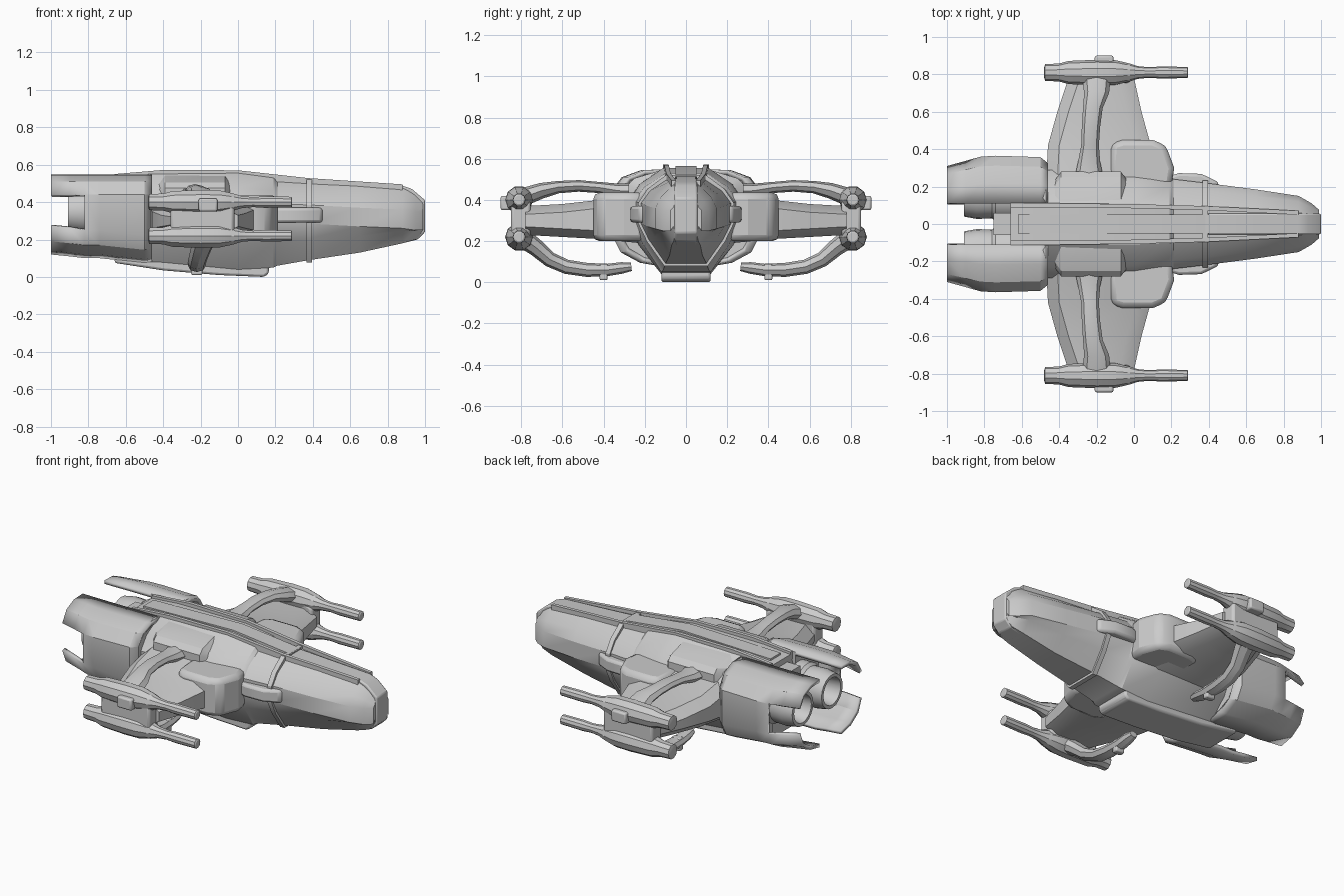
import bpy, bmesh, math
from mathutils import Vector

if "Cube" in bpy.data.objects:
    bpy.data.objects.remove(bpy.data.objects["Cube"])


def finish(name, bm, mirror=False, bevel=0.0, thick=0.0):
    bmesh.ops.recalc_face_normals(bm, faces=bm.faces)
    me = bpy.data.meshes.new(name)
    bm.to_mesh(me)
    bm.free()
    ob = bpy.data.objects.new(name, me)
    bpy.context.collection.objects.link(ob)
    if thick:
        m = ob.modifiers.new("Solidify", 'SOLIDIFY')
        m.thickness, m.offset = thick, -1
    if bevel:
        m = ob.modifiers.new("Bevel", 'BEVEL')
        m.width, m.segments, m.limit_method = bevel, 2, 'ANGLE'
    if mirror:
        m = ob.modifiers.new("Mirror", 'MIRROR')
        m.use_axis = (False, True, False)
        m.use_mirror_merge = False
    bpy.ops.object.select_all(action='DESELECT')
    ob.select_set(True)
    bpy.context.view_layer.objects.active = ob
    bpy.ops.object.shade_smooth_by_angle(angle=math.radians(28))
    return ob


def loft(name, rings, closed=True, skip=(), **kw):
    """Skin a series of equal-length 3D rings; skip = (row, column) faces left out."""
    bm = bmesh.new()
    vs = [[bm.verts.new(p) for p in r] for r in rings]
    n = len(rings[0])
    for i in range(len(vs) - 1):
        for j in range(n if closed else n - 1):
            if (i, j) not in skip:
                k = (j + 1) % n
                bm.faces.new((vs[i][j], vs[i][k], vs[i + 1][k], vs[i + 1][j]))
    if closed:
        bm.faces.new(vs[0])
        bm.faces.new(vs[-1])
    return finish(name, bm, **kw)


def prism(name, pts, axis, lo, hi, **kw):
    """Extrude a 2D outline along one axis."""
    put = {'x': lambda a, b, c: (c, a, b), 'y': lambda a, b, c: (a, c, b),
           'z': lambda a, b, c: (a, b, c)}[axis]
    return loft(name, [[put(a, b, c) for a, b in pts] for c in (lo, hi)], **kw)


def box(name, x0, x1, y0, y1, z0, z1, **kw):
    return prism(name, [(x0, y0), (x1, y0), (x1, y1), (x0, y1)], 'z', z0, z1, **kw)


def lathe(name, y, z, profile, n=12, **kw):
    """Revolve an (x, radius) profile around a line parallel to x."""
    rings = [[(x, y + r * math.cos(math.tau * k / n), z + r * math.sin(math.tau * k / n))
              for k in range(n)] for x, r in profile]
    return loft(name, rings, **kw)


def tube(name, path, wide=1.0, n=8):
    """Bent arm in the yz plane; path = (x, y, z, radius)."""
    rings = []
    for i, (x, y, z, r) in enumerate(path):
        a, b = path[max(i - 1, 0)], path[min(i + 1, len(path) - 1)]
        t = Vector((0, b[1] - a[1], b[2] - a[2])).normalized()
        side = Vector((0, -t.z, t.y))
        rings.append([Vector((x, y, z)) + Vector((wide * r * math.cos(math.tau * k / n), 0, 0))
                      + side * r * math.sin(math.tau * k / n) for k in range(n)])
    return loft(name, rings, mirror=True)


def hull_ring(x, tw, mw, zt, zs, zb, bw):
    half = [(tw, zt), (.8 * mw, zs + .62 * (zt - zs)), (mw, zs + .04), (mw, zs - .06),
            (.82 * mw, zs - .55 * (zs - zb)), (bw, zb)]
    return [(x, y, z) for y, z in half] + [(x, -y, z) for y, z in reversed(half)]


# Fuselage with a step behind the cockpit
hull = [(-.66, .10, .14, .535, .36, .10, .08), (-.48, .11, .29, .55, .36, .06, .10),
        (0, .11, .28, .555, .35, .04, .12), (.19, .10, .255, .53, .35, .05, .12),
        (.21, .09, .24, .515, .35, .06, .11), (.38, .085, .22, .505, .345, .09, .10),
        (.65, .075, .185, .49, .33, .13, .08), (.88, .06, .15, .475, .32, .18, .07),
        (.95, .05, .11, .44, .31, .20, .06), (.99, .05, .075, .40, .31, .24, .05)]
loft("fuselage", [hull_ring(*s) for s in hull])
loft("neck_rib", [hull_ring(x, .095, .232, .522, .345, .078, .105) for x in (.365, .395)])

# Raised spine that wraps over the nose, and the belly keel
prism("nose_strip", [(.38, .45), (.38, .515), (.88, .488), (.93, .47), (1, .41), (1, .24),
                     (.96, .2), (.88, .18), (.8, .3)], 'y', -.055, .055, bevel=.008)
prism("spine", [(-.62, .48), (-.62, .55), (0, .565), (.4, .52), (.4, .45)], 'y', -.05, .05)
prism("keel", [(-.66, .075), (-.4, .035), (-.1, .01), (.14, 0), (.165, .02), (.165, .12),
               (-.66, .14)], 'y', -.12, .12, bevel=.012)
rail = [(-.66, .10, .55), (-.4, .10, .572), (0, .095, .57), (.38, .085, .528), (.88, .06, .495)]
loft("top_rail", [[(x, y - .011, z - .05), (x, y + .011, z - .05), (x, y + .011, z),
                   (x, y - .011, z)] for x, y, z in rail], mirror=True)

# Shoulder housing across the top of the hull
shoulder = [(-.44, .21, .49), (-.39, .28, .505), (-.07, .28, .505), (-.04, .24, .48)]
loft("shoulder_housing", [[(x, -w, .38), (x, -w, z - .03), (x, -w + .03, z), (x, -.1, z + .045),
                           (x, .1, z + .045), (x, w - .03, z), (x, w, z - .03), (x, w, .38)]
                          for x, w, z in shoulder])

# Cheek fairings and intake blocks beside the hull
prism("cheek_fairing", [(.15, .15), (.17, .25), (.24, .272), (.36, .268), (.45, .225),
                        (.46, .15)], 'z', .29, .37, mirror=True, bevel=.015)
prism("intake_block", [(-.14, .2), (-.12, .43), (-.06, .45), (.1, .45), (.17, .42), (.215, .3),
                       (.2, .2)], 'z', .2, .435, mirror=True, bevel=.03)

# Stub wings
wing = [(.22, -.47, .1, .19, .44), (.42, -.46, .09, .21, .40), (.60, -.41, .04, .22, .38),
        (.78, -.35, 0, .23, .37)]
loft("wing", [[(a, y, z0 + .05), (a + .06, y, z0), (b - .08, y, z0), (b, y, z0 + .04),
               (b, y, z1 - .04), (b - .08, y, z1), (a + .06, y, z1), (a, y, z1 - .05)]
              for y, a, b, z0, z1 in wing], mirror=True)

# Engine cowls: open C-shaped shells with a notch in the outer rear edge
arc = [(.11, .548), (.21, .545), (.30, .51), (.35, .44), (.35, .25), (.31, .17), (.22, .12),
       (.11, .10)]


def cowl_ring(x, s, dz=0.0):
    return [(x, .1 + (y - .1) * s, z + dz * (z < .35)) for y, z in arc]


loft("engine_cowl", [cowl_ring(-1, .84, .02), cowl_ring(-.9, .95, .01), cowl_ring(-.82, 1.04),
                     cowl_ring(-.74, 1.06), cowl_ring(-.5, 1.03, -.025),
                     cowl_ring(-.46, .9, -.02)],
     closed=False, skip={(0, 3), (1, 3)}, thick=.022, mirror=True)
loft("engine_core", [cowl_ring(-.68, .95), cowl_ring(-.47, .92)], mirror=True)
lathe("nozzle", .145, .35, [(-.62, .13), (-.74, .13), (-.76, .115), (-.84, .118), (-.91, .105),
                            (-.91, .085), (-.8, .07), (-.74, .03)], n=20, mirror=True)
for i, (x, z, r) in enumerate([(-.7, .5, .03), (-.64, .46, .045)]):
    box(f"engine_bay_part_{i}", x - .05, x + .06, -.09 + r, .09 - r, z - .12, z)

# Wingtip guns, their mount and outer cap
gun = [(-.48, .03), (-.475, .045), (-.40, .048), (-.35, .062), (-.2, .068), (-.1, .066),
       (-.03, .05), (.02, .034), (.08, .028), (.14, .032), (.285, .03), (.29, .022)]
for label, z in (("upper", .4), ("lower", .22)):
    lathe(label + "_gun", .81, z, gun, n=10, mirror=True)
prism("gun_mount", [(-.36, .24), (-.3, .18), (-.1, .18), (-.02, .24), (-.02, .38), (-.1, .43),
                    (-.3, .43), (-.36, .38)], 'y', .755, .85, mirror=True, bevel=.015)
box("gun_cap", -.21, -.11, .84, .9, .35, .42, mirror=True, bevel=.01)

# Upper brace arm from shoulder to gun, and the hanging lower arm
tube("upper_arm", [(-.24, .24, .44, .045), (-.24, .33, .445, .034), (-.235, .42, .46, .027),
                   (-.23, .52, .468, .028), (-.22, .62, .462, .03), (-.2, .7, .445, .038),
                   (-.2, .8, .41, .045)], wide=1.75)
tube("lower_arm", [(-.17, .80, .22, .05), (-.19, .73, .17, .042), (-.21, .66, .11, .037),
                   (-.22, .58, .075, .035), (-.22, .48, .06, .034), (-.22, .38, .06, .03),
                   (-.22, .31, .07, .028), (-.22, .265, .075, .02)], wide=1.4)
box("arm_nub", -.25, -.19, .38, .42, .01, .09, mirror=True, bevel=.008)
